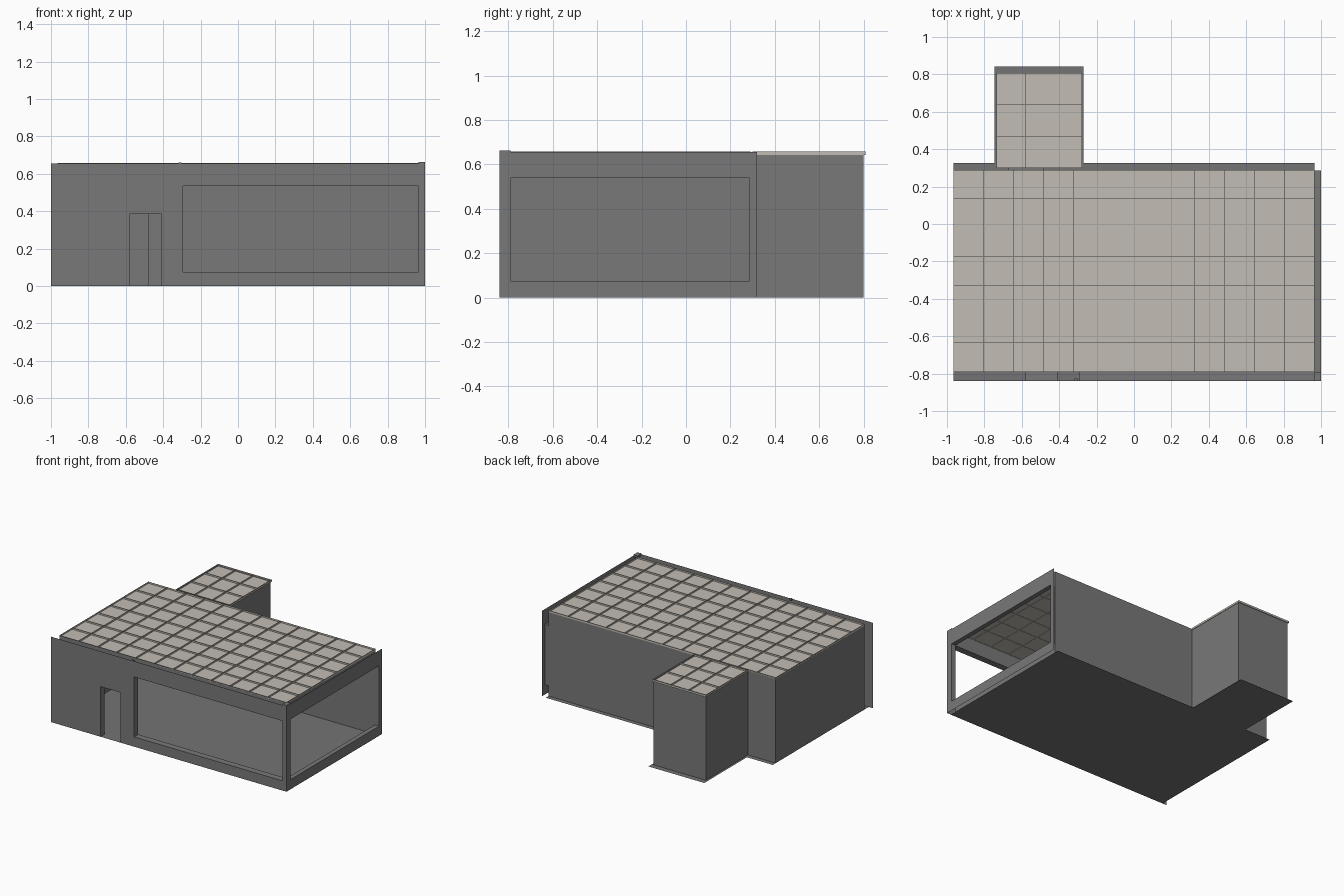
import bpy, bmesh

if "Cube" in bpy.data.objects:
    bpy.data.objects.remove(bpy.data.objects["Cube"])


def material(name, rgb):
    m = bpy.data.materials.new(name)
    m.diffuse_color = (*rgb, 1)
    m.use_nodes = True
    m.node_tree.nodes["Principled BSDF"].inputs["Base Color"].default_value = m.diffuse_color
    return m


WALL = material("wall grey", (0.19, 0.19, 0.19))
FLOOR = material("floor grey", (0.175, 0.175, 0.175))
CEIL = material("ceiling beige", (0.54, 0.51, 0.46))


def add_object(name, bm, mat):
    mesh = bpy.data.meshes.new(name)
    bm.to_mesh(mesh)
    bm.free()
    mesh.materials.append(mat)
    ob = bpy.data.objects.new(name, mesh)
    bpy.context.collection.objects.link(ob)
    return ob


def point(axis, p, a, b):
    """Place plane coordinates (a, b) at position p on the given axis."""
    return {"x": (p, a, b), "y": (a, p, b), "z": (a, b, p)}[axis]


def rect(bm, axis, p, a0, a1, b0, b1, sign=1):
    """Flat rectangle whose normal points along sign * axis."""
    c = [(a0, b0), (a1, b0), (a1, b1), (a0, b1)]
    if (sign < 0) != (axis == "y"):
        c.reverse()
    bm.faces.new([bm.verts.new(point(axis, p, a, b)) for a, b in c])


def panel(bm, axis, p, a0, a1, b0, b1, sign=1, hole=None):
    """Flat wall sheet with an optional rectangular opening."""
    if not hole:
        rect(bm, axis, p, a0, a1, b0, b1, sign)
        return
    h0, h1, k0, k1 = hole
    for r in ((a0, h0, b0, b1), (h1, a1, b0, b1), (h0, h1, b0, k0), (h0, h1, k1, b1)):
        if r[1] - r[0] > 1e-4 and r[3] - r[2] > 1e-4:
            rect(bm, axis, p, *r, sign)


def reveal(bm, axis, p0, p1, hole):
    """Four inner sides of an opening between two wall sheets."""
    h0, h1, k0, k1 = hole
    for k, s in ((k0, 1), (k1, -1)):
        if k > 0.001:
            if axis == "y":
                rect(bm, "z", k, h0, h1, p0, p1, s)
            else:
                rect(bm, "z", k, p0, p1, h0, h1, s)
    for h, s in ((h0, 1), (h1, -1)):
        rect(bm, "x" if axis == "y" else "y", h, p0, p1, k0, k1, s)


def box(bm, x0, x1, y0, y1, z0, z1):
    for s, x in ((-1, x0), (1, x1)):
        rect(bm, "x", x, y0, y1, z0, z1, s)
    for s, y in ((-1, y0), (1, y1)):
        rect(bm, "y", y, x0, x1, z0, z1, s)
    for s, z in ((-1, z0), (1, z1)):
        rect(bm, "z", z, x0, x1, y0, y1, s)


H = 0.656                                  # wall height
X, YF, YB = 0.965, -0.79, 0.29             # inner room limits
OUT = -0.84                                # outer face of the front wall
DOOR = (-0.58, -0.41, 0, 0.385)
FRONT_WIN = (-0.295, 0.965, 0.075, 0.535)
SIDE_WIN = (-0.79, 0.285, 0.075, 0.538)
BACK_DOOR = (-0.67, -0.48, 0, 0.385)
SPLIT = -0.31                              # seam between door and window walls

# front wall: outer and inner sheets with door and window openings
bm = bmesh.new()
for y, x0, x1, s in ((OUT, -1, 1, -1), (YF, -X, X, 1)):
    panel(bm, "y", y, x0, SPLIT, 0, H, s, DOOR)
    panel(bm, "y", y, SPLIT, x1, 0, H, s, FRONT_WIN)
for hole in (DOOR, FRONT_WIN):
    reveal(bm, "y", OUT, YF, hole)
add_object("front_wall", bm, WALL)

# right wall: outer and inner sheets with the side window
bm = bmesh.new()
panel(bm, "x", 1, OUT, 0.32, 0, H, 1, SIDE_WIN)
panel(bm, "x", X, YF, YB, 0, H, -1, SIDE_WIN)
reveal(bm, "x", X, 1, SIDE_WIN)
add_object("right_wall", bm, WALL)

# posts at the front corner and wall seam, standing just above the walls
bm = bmesh.new()
box(bm, X, 1, OUT, YF, H - 0.008, 0.663)
box(bm, SPLIT - 0.007, SPLIT + 0.007, OUT, -0.825, H - 0.008, 0.661)
add_object("post_caps", bm, WALL)

# left and back walls
bm = bmesh.new()
panel(bm, "x", -X, YF, YB, 0, H, -1)
panel(bm, "y", YB, -X, X, 0, H, 1, BACK_DOOR)
add_object("left_and_back_walls", bm, WALL)

# rear annex walls, with the doorway through to the main room
AX0, AX1, AY0, AY1 = -0.729, -0.284, 0.30, 0.80
bm = bmesh.new()
panel(bm, "x", AX0, YB, AY1, 0, H, -1)
panel(bm, "x", AX1, YB, AY1, 0, H, 1)
panel(bm, "y", AY1, AX0, AX1, 0, H, 1)
panel(bm, "y", AY0, AX0, AX1, 0, H, 1, BACK_DOOR)
reveal(bm, "y", YB, AY0, BACK_DOOR)
add_object("annex_walls", bm, WALL)

# floor sheets reaching a little past the walls
bm = bmesh.new()
rect(bm, "z", 0, -X, X, OUT, 0.325)
rect(bm, "z", 0, -0.745, -0.27, 0.325, 0.842)
add_object("floor", bm, FLOOR)


def ceiling(name, x0, x1, y0, y1, nx, ny):
    """Tile sheet with a raised grid of thin bars on top."""
    bm = bmesh.new()
    z0, z1, t = 0.645, 0.657, 0.001
    rect(bm, "z", z0, x0, x1, y0, y1)
    for i in range(nx + 1):
        x = x0 + t + (x1 - x0 - 2 * t) * i / nx
        box(bm, x - t, x + t, y0, y1, z0 - 0.002, z1)
    for j in range(ny + 1):
        y = y0 + t + (y1 - y0 - 2 * t) * j / ny
        box(bm, x0, x1, y - t, y + t, z0 - 0.002, z1)
    add_object(name, bm, CEIL)


# suspended tile ceilings
ceiling("main_ceiling", -X, X, YF, YB, 12, 7)
ceiling("annex_ceiling", -0.735, -0.278, AY0, 0.808, 3, 3)
